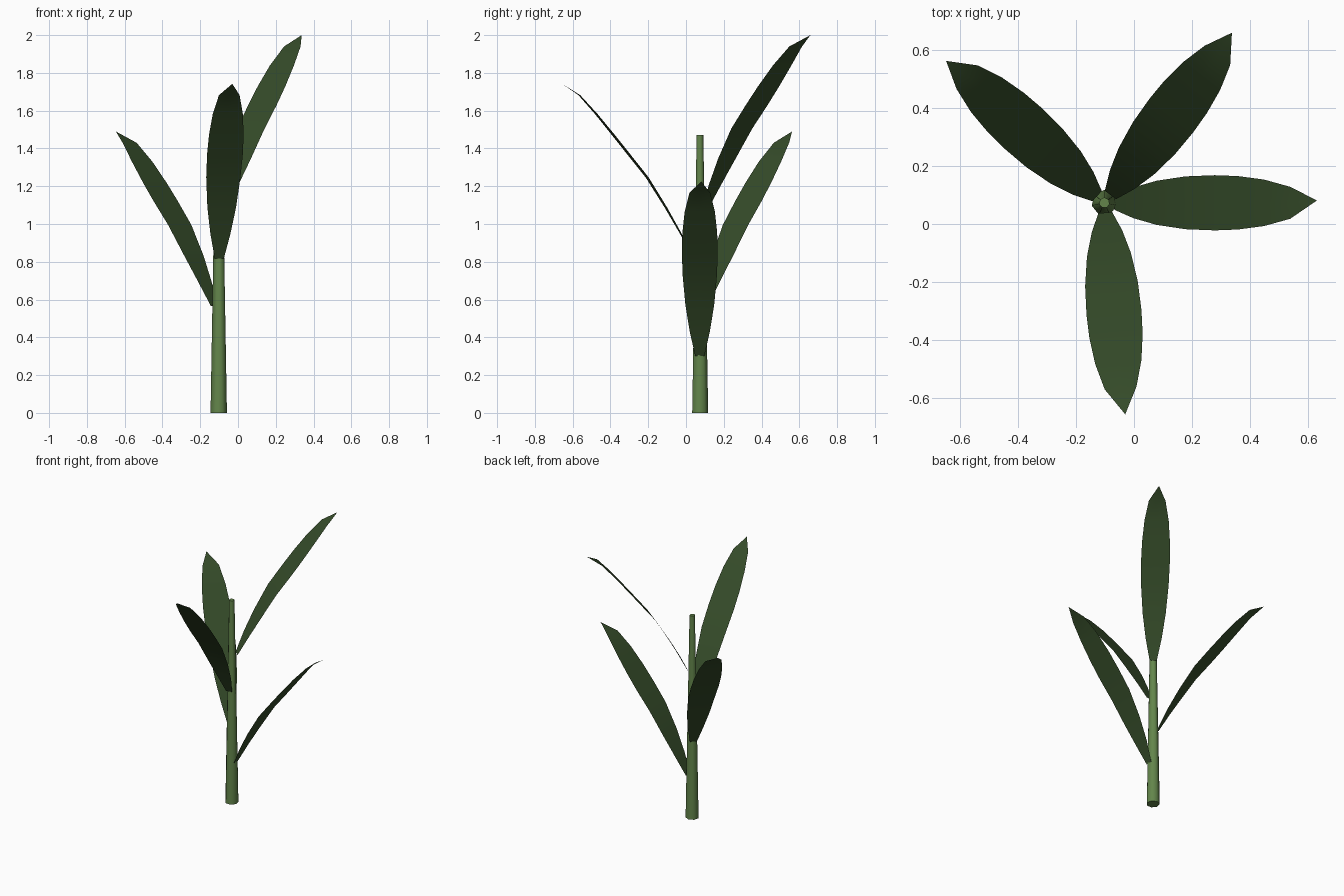
import bpy, bmesh, math
from mathutils import Vector, Matrix

if "Cube" in bpy.data.objects:
    bpy.data.objects.remove(bpy.data.objects["Cube"])

CX, CY = -0.102, 0.073      # stem axis


def material(name, rgb):
    m = bpy.data.materials.new(name)
    m.diffuse_color = (*rgb, 1)
    m.use_nodes = True
    m.node_tree.nodes["Principled BSDF"].inputs["Base Color"].default_value = m.diffuse_color
    return m


stem_green = material("stem green", (0.125, 0.235, 0.07))
leaf_green = material("leaf green", (0.035, 0.07, 0.022))


def finish(bm, name, mat, smooth=True):
    me = bpy.data.meshes.new(name)
    bm.to_mesh(me)
    bm.free()
    ob = bpy.data.objects.new(name, me)
    bpy.context.collection.objects.link(ob)
    me.materials.append(mat)
    bpy.ops.object.select_all(action='DESELECT')
    ob.select_set(True)
    bpy.context.view_layer.objects.active = ob
    if smooth:
        bpy.ops.object.shade_smooth_by_angle(angle=math.radians(60))
    return ob


# Tapered stem
bm = bmesh.new()
bmesh.ops.create_cone(bm, cap_ends=True, segments=7, radius1=0.0445, radius2=0.0185,
                      depth=1.47, matrix=Matrix.Translation((CX, CY, 0.735)))
finish(bm, "stem", stem_green)

# Leaf stations: distance from stem axis, rise, half width
STATIONS = [(0.034, 0.0, 0.024), (0.10, 0.13, 0.053), (0.18, 0.27, 0.076),
            (0.28, 0.43, 0.091), (0.38, 0.555, 0.095), (0.46, 0.655, 0.092),
            (0.55, 0.765, 0.08), (0.64, 0.865, 0.055)]
TIP = (0.732, 0.925)


def leaf(name, angle, z):
    bm = bmesh.new()
    frame = Matrix.Translation((CX, CY, z)) @ Matrix.Rotation(angle, 4, 'Z')

    def vert(r, side, h):
        return bm.verts.new(frame @ Vector((r, side, h)))

    rows = [[vert(r, s * w, h) for s in (-1, 0, 1)] for r, h, w in STATIONS]
    tip = vert(TIP[0], 0.008, TIP[1])
    for a, b in zip(rows, rows[1:]):
        for i in (0, 1):
            bm.faces.new((a[i], b[i], b[i + 1], a[i + 1]))
    for i in (0, 1):
        bm.faces.new((rows[-1][i], tip, rows[-1][i + 1]))
    finish(bm, name, leaf_green)


# Leaves spiral up the stem by the golden angle
for i, z in enumerate((0.30, 0.565, 0.817, 1.075)):
    leaf(f"leaf_{i + 1}", math.radians(137.5 * i), z)
